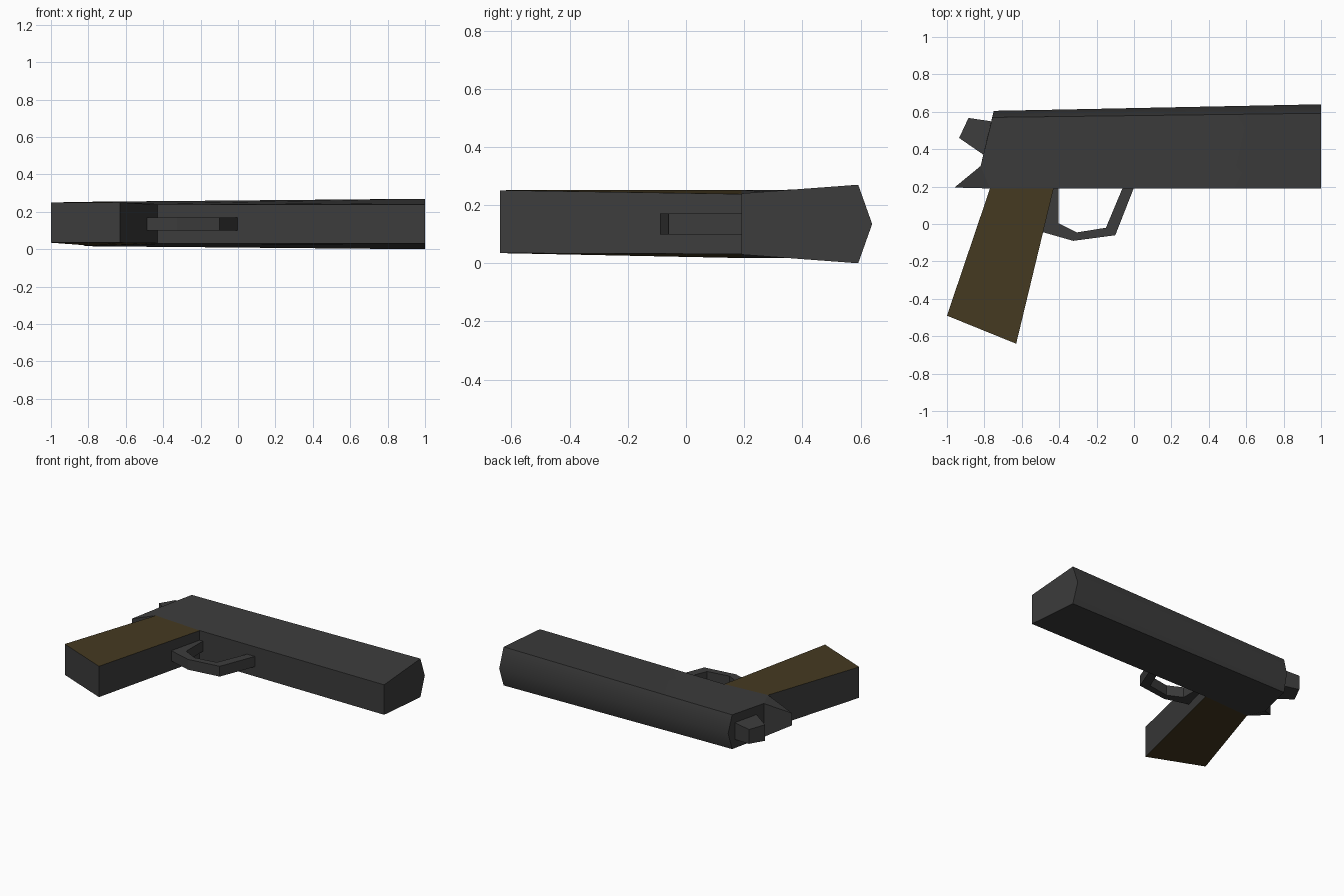
import bpy
import bmesh
import math

if "Cube" in bpy.data.objects:
    bpy.data.objects.remove(bpy.data.objects["Cube"], do_unlink=True)

MID = 0.135  # height of the symmetry plane


def material(name, color):
    m = bpy.data.materials.new(name)
    m.use_nodes = True
    m.diffuse_color = color
    m.node_tree.nodes["Principled BSDF"].inputs["Base Color"].default_value = color
    return m


GREY = material("dark grey metal", (0.045, 0.045, 0.045, 1))
BROWN = material("brown grip", (0.06, 0.042, 0.015, 1))


def finish(name, bm, mats, angle):
    bmesh.ops.recalc_face_normals(bm, faces=bm.faces)
    if len(mats) > 1:  # side panels take the second colour
        for f in bm.faces:
            f.normal_update()
            f.material_index = int(abs(f.normal.z) > 0.7)
    me = bpy.data.meshes.new(name)
    bm.to_mesh(me)
    bm.free()
    for m in mats:
        me.materials.append(m)
    ob = bpy.data.objects.new(name, me)
    bpy.context.collection.objects.link(ob)
    bpy.ops.object.select_all(action="DESELECT")
    ob.select_set(True)
    bpy.context.view_layer.objects.active = ob
    if angle:
        bpy.ops.object.shade_smooth_by_angle(angle=math.radians(angle))
    return ob


def loft(name, rings, mats, angle=0, closed_ends=True):
    """Skin a list of equal-length closed rings."""
    bm = bmesh.new()
    vs = [[bm.verts.new(p) for p in r] for r in rings]
    for a, b in zip(vs, vs[1:]):
        for i in range(len(a)):
            j = (i + 1) % len(a)
            bm.faces.new((a[i], a[j], b[j], b[i]))
    if closed_ends:
        bm.faces.new(vs[0])
        bm.faces.new(vs[-1])
    return finish(name, bm, mats, angle)


def slab(name, pts, mats, angle=0):
    """Outline points (x, y, half thickness, mid height offset)."""
    rings = [[(x, y, MID + dz + s * h) for x, y, h, dz in pts] for s in (-1, 1)]
    return loft(name, rings, mats, angle)


# Slide and frame: half sections (x, y, half width) ending at the ridge
def section(half):
    up = [(x, y, MID + h) for x, y, h in half]
    down = [(x, y, MID - h) for x, y, h in reversed(half[:-1])]
    return up + down


loft("slide", [
    section([(-0.77, 0.19, 0.117), (-0.82, 0.31, 0.117), (-0.757, 0.57, 0.12), (-0.75, 0.605, 0)]),
    section([(-0.43, 0.19, 0.103), (-0.43, 0.31, 0.109), (-0.43, 0.574, 0.122), (-0.43, 0.611, 0)]),
    section([(1, 0.19, 0.105), (1, 0.31, 0.114), (1, 0.592, 0.135), (1, 0.64, 0)]),
], [GREY], 45)

# Rear tang, tapering to a narrow tip
slab("tang", [(-0.96, 0.195, 0.042, 0), (-0.82, 0.31, 0.117, 0),
              (-0.77, 0.19, 0.117, 0)], [GREY])

# Hammer
slab("hammer", [(-0.885, 0.567, 0.05, 0), (-0.935, 0.46, 0.056, 0),
                (-0.79, 0.36, 0.06, 0), (-0.75, 0.547, 0.06, 0)], [GREY], 30)

# Grip with brown side panels
slab("grip", [(-0.77, 0.19, 0.117, 0), (-1, -0.49, 0.108, 0.008),
              (-0.63, -0.64, 0.108, 0.008), (-0.43, 0.19, 0.103, 0)], [GREY, BROWN])

# Trigger guard
guard = [(-0.44, 0.195), (-0.5, -0.04), (-0.325, -0.09), (-0.1, -0.06), (0, 0.195),
         (-0.06, 0.195), (-0.15, -0.02), (-0.305, -0.045), (-0.405, 0.005), (-0.405, 0.195)]
slab("trigger_guard", [(x, y, 0.036, 0) for x, y in guard], [GREY])
